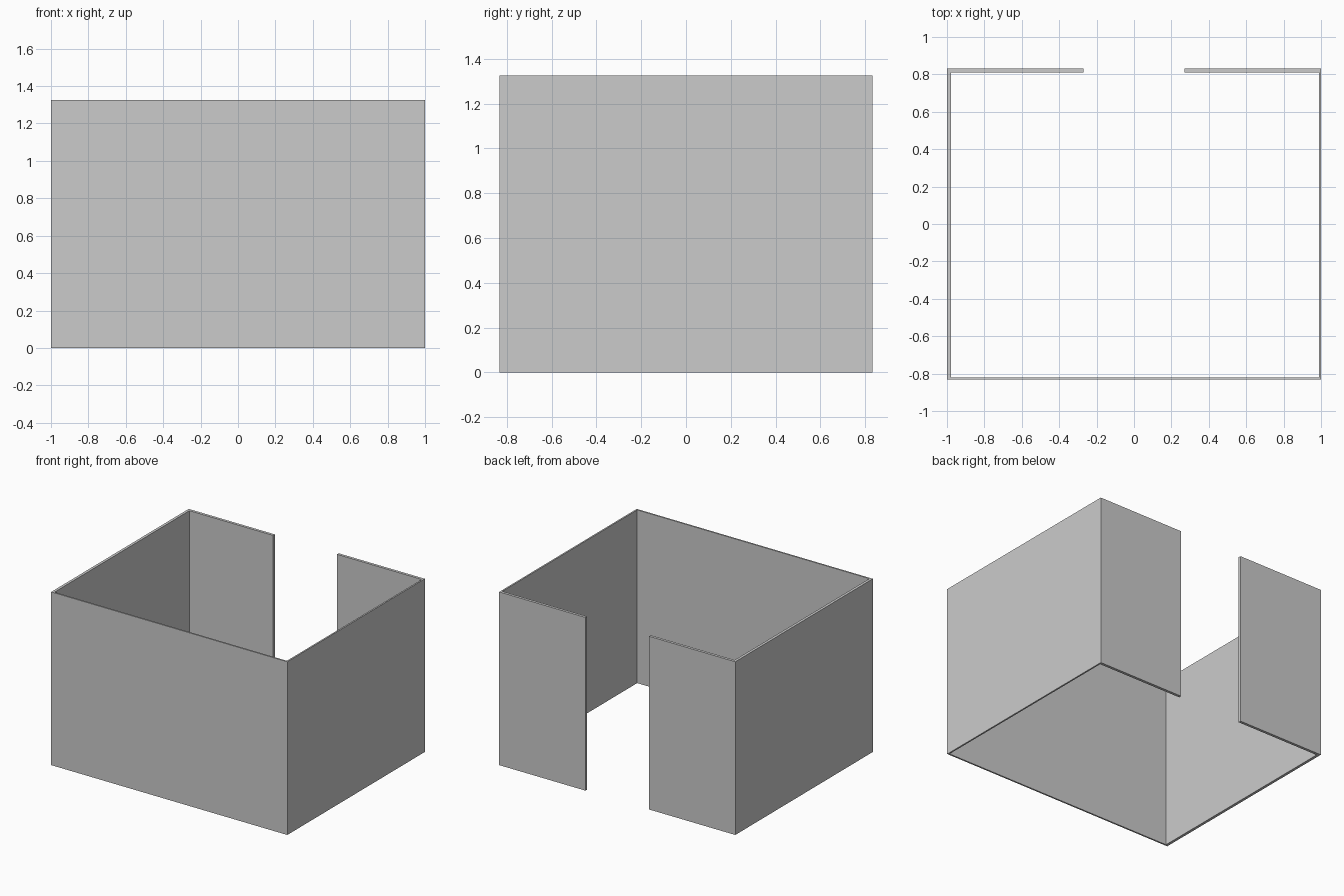
import bpy
import bmesh

# Remove the default cube
cube = bpy.data.objects.get("Cube")
if cube:
    bpy.data.objects.remove(cube, do_unlink=True)

# Wall dimensions
HALF_W, HALF_D, HEIGHT = 1.0, 0.832, 1.326
THICK, THIN = 0.021, 0.012
DOOR = 0.27

# Grey wall material
grey = bpy.data.materials.new("wall_grey")
grey.use_nodes = True
colour = (0.6, 0.6, 0.6, 1)
grey.diffuse_color = colour
grey.node_tree.nodes["Principled BSDF"].inputs["Base Color"].default_value = colour

# Floor plan of the enclosure: outer outline, then back along the inside
left_in, right_in = HALF_W - THIN, -HALF_W + THICK
back_in, front_in = HALF_D - THICK, -HALF_D + THIN
plan = [
    (-DOOR, HALF_D), (-HALF_W, HALF_D), (-HALF_W, -HALF_D),
    (HALF_W, -HALF_D), (HALF_W, HALF_D), (DOOR, HALF_D),
    (DOOR, back_in), (left_in, back_in), (left_in, front_in),
    (right_in, front_in), (right_in, back_in), (-DOOR, back_in),
]

# Raise the plan into walls with the opening at the back
bm = bmesh.new()
base = bm.faces.new([bm.verts.new((x, y, 0)) for x, y in plan])
raised = bmesh.ops.extrude_face_region(bm, geom=[base], use_keep_orig=True)
top = [v for v in raised["geom"] if isinstance(v, bmesh.types.BMVert)]
bmesh.ops.translate(bm, verts=top, vec=(0, 0, HEIGHT))
bmesh.ops.recalc_face_normals(bm, faces=bm.faces)

mesh = bpy.data.meshes.new("enclosure_walls")
bm.to_mesh(mesh)
bm.free()
mesh.materials.append(grey)
walls = bpy.data.objects.new("enclosure_walls", mesh)
bpy.context.collection.objects.link(walls)
